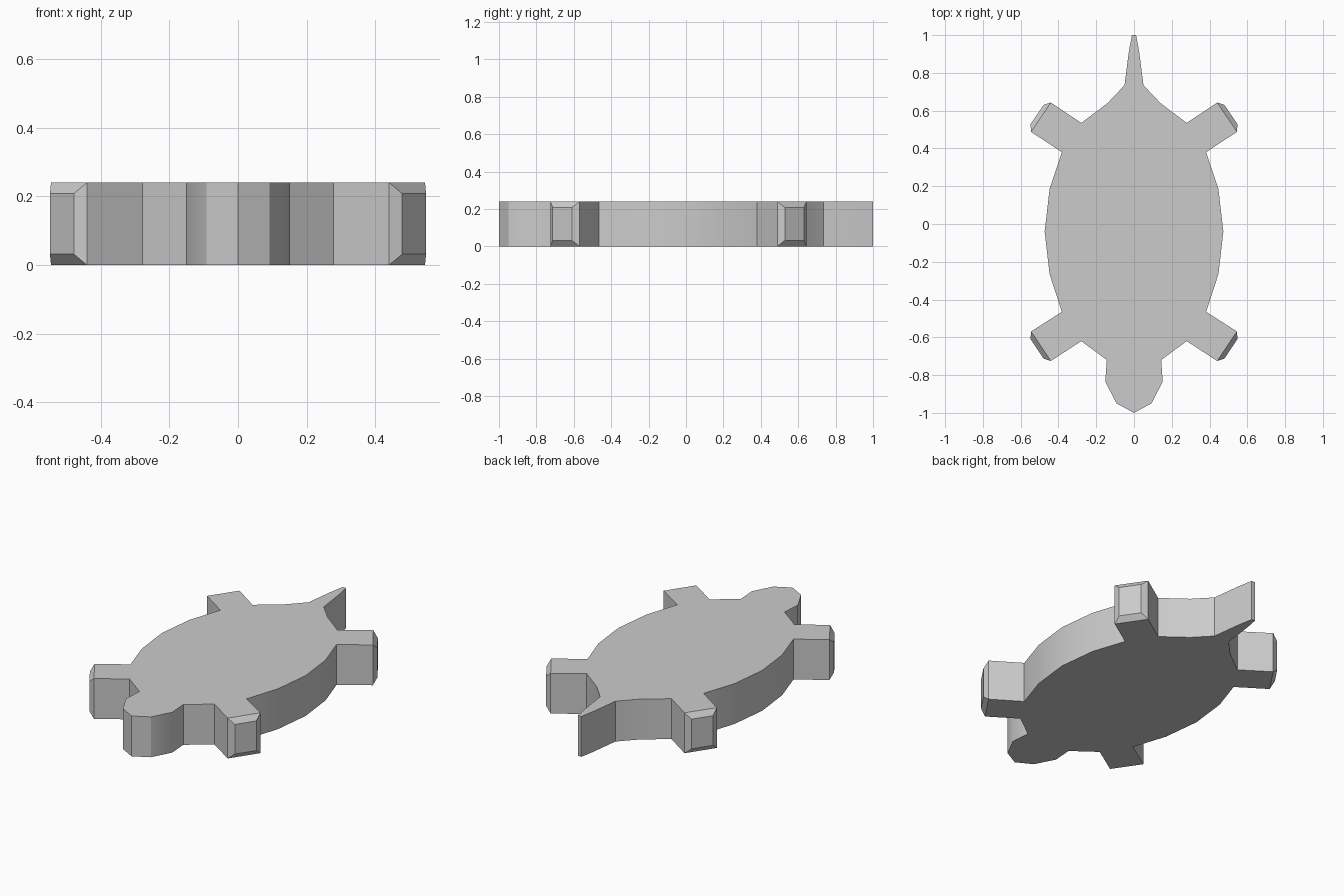
import bpy, bmesh

if "Cube" in bpy.data.objects:
    bpy.data.objects.remove(bpy.data.objects["Cube"])

HEIGHT = 0.24

# Right half of the outline, from tail tip to nose
half = [
    (0.011, 1.0), (0.027, 0.915), (0.05, 0.735), (0.14, 0.64),   # tail and rump
    (0.279, 0.535), (0.44, 0.643), (0.545, 0.488), (0.382, 0.38),  # back leg
    (0.447, 0.185), (0.473, -0.04), (0.447, -0.265),             # shell side
    (0.382, -0.465), (0.545, -0.569), (0.44, -0.725), (0.279, -0.62),  # front leg
    (0.144, -0.72), (0.152, -0.835), (0.092, -0.95),             # neck and head
]
outline = half + [(0, -1.0)] + [(-x, y) for x, y in reversed(half)]

# Turtle slab: outline extruded upward
bm = bmesh.new()
base = bm.faces.new([bm.verts.new((x, y, 0)) for x, y in outline])
top = bmesh.ops.extrude_face_region(bm, geom=[base], use_keep_orig=True)["geom"]
bmesh.ops.translate(bm, vec=(0, 0, HEIGHT),
                    verts=[g for g in top if isinstance(g, bmesh.types.BMVert)])
bmesh.ops.recalc_face_normals(bm, faces=bm.faces[:])

# Rounded foot ends: inset and push out each leg's end face
feet = [f for f in bm.faces
        if len(f.verts) == 4 and all(abs(v.co.x) > 0.43 for v in f.verts)
        and abs(f.calc_center_median().y) > 0.5]
bmesh.ops.inset_individual(bm, faces=feet, thickness=0.045, depth=0.025)

mesh = bpy.data.meshes.new("turtle_body")
bm.to_mesh(mesh)
bm.free()
body = bpy.data.objects.new("turtle_body", mesh)
bpy.context.collection.objects.link(body)

# Smooth gentle curves, keep hard corners
bpy.context.view_layer.objects.active = body
body.select_set(True)
bpy.ops.object.shade_smooth_by_angle(angle=0.56)
